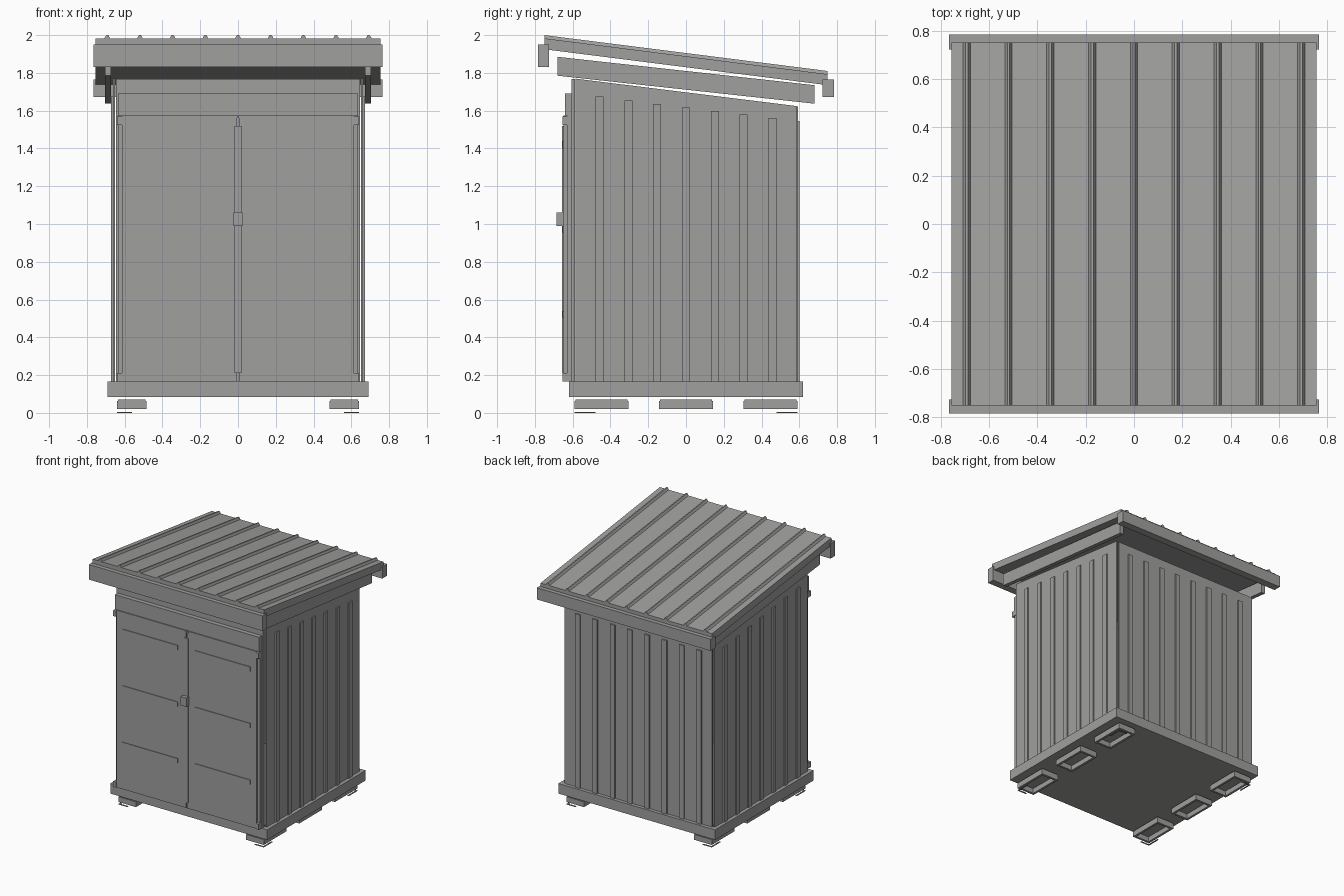
import bpy
from mathutils import Vector

if "Cube" in bpy.data.objects:
    bpy.data.objects.remove(bpy.data.objects["Cube"], do_unlink=True)

GREY = (0.35, 0.35, 0.345, 1)
steel = bpy.data.materials.new("grey_steel")
steel.use_nodes = True
steel.diffuse_color = GREY
steel.node_tree.nodes["Principled BSDF"].inputs["Base Color"].default_value = GREY


def prism(name, profile, offset):
    """Extrude a closed planar profile by the offset vector."""
    n = len(profile)
    start = [Vector(p) for p in profile]
    verts = start + [p + Vector(offset) for p in start]
    faces = [tuple(range(n)), tuple(range(2 * n - 1, n - 1, -1))]
    faces += [(i, i + n, (i + 1) % n + n, (i + 1) % n) for i in range(n)]
    # Keep outward normals whichever way the profile was drawn
    normal = (start[1] - start[0]).cross(start[2] - start[1])
    if normal.dot(Vector(offset)) > 0:
        faces = [f[::-1] for f in faces]
    mesh = bpy.data.meshes.new(name)
    mesh.from_pydata(verts, [], faces)
    mesh.materials.append(steel)
    obj = bpy.data.objects.new(name, mesh)
    bpy.context.collection.objects.link(obj)
    return obj


def box(name, x0, x1, y0, y1, z0, z1):
    return prism(name, [(x0, y0, z0), (x1, y0, z0), (x1, y1, z0), (x0, y1, z0)],
                 (0, 0, z1 - z0))


def side_profile(name, x0, x1, yz):
    return prism(name, [(x0, y, z) for y, z in yz], (x1 - x0, 0, 0))


def mirrored(name, x0, x1, *rest):
    box("left_" + name, x0, x1, *rest)
    box("right_" + name, -x1, -x0, *rest)


def wall_top(y):
    return 1.697 - 0.124 * y


# Base and floor
BASE = 0.165
box("base", -0.69, 0.69, -0.62, 0.62, 0.085, BASE)

# Open-bottomed feet: a top plate with four rim walls
for y in (-0.447, 0, 0.447):
    y0, y1, t = y - 0.143, y + 0.143, 0.018
    mirrored("foot_plate", 0.49, 0.635, y0 + 0.005, y1 - 0.005, 0.06, 0.07)
    for x in (0.485, 0.64 - t):
        mirrored("foot_side", x, x + t, y0, y1, 0.02, 0.062)
    for ye in (y0, y1 - t):
        mirrored("foot_end", 0.485 + t, 0.64 - t, ye, ye + t, 0.02, 0.062)

# Thin ground angles at the corner feet
for s in (-1, 1):
    outer, inner, far = s * 0.59, s * 0.58, s * 0.48
    mirrored("ground_strip", 0.56, 0.64, min(outer, inner), max(outer, inner), 0, 0.005)
    mirrored("ground_angle", 0.63, 0.64, min(inner, far), max(inner, far), 0, 0.005)

# Side walls with raised ribs that follow the roof slope
for side, s in (("left", 1), ("right", -1)):
    side_profile(side + "_wall", s * 0.65, s * 0.662,
                 [(-0.585, BASE), (0.585, BASE), (0.585, wall_top(0.585)),
                  (-0.585, wall_top(-0.585))])
    for i in range(7):
        y = (i - 3) * 0.1525
        top = wall_top(y) - 0.08
        side_profile(side + "_wall_rib", s * 0.66, s * 0.672,
                     [(y - 0.021, BASE), (y + 0.021, BASE),
                      (y + 0.021, top), (y - 0.021, top)])

# Back and front walls
box("back_wall", -0.645, 0.645, 0.58, 0.592, BASE, 1.622)
for i in range(8):
    x = (i - 3.5) * 0.1525
    box("back_wall_rib", x - 0.021, x + 0.021, 0.59, 0.602, BASE, 1.545)
box("front_wall", -0.645, 0.645, -0.605, -0.588, BASE, 1.768)

# Double doors, header, jambs and hinges
box("door_header", -0.635, 0.635, -0.64, -0.605, 1.575, 1.69)
mirrored("door_jamb", 0.615, 0.635, -0.63, -0.605, BASE, 1.575)
mirrored("door", 0.004, 0.615, -0.648, -0.61, BASE, 1.575)
for z in (BASE, 1.525):
    mirrored("hinge", 0.615, 0.64, -0.655, -0.61, z, z + 0.045)
for z in (0.522, 0.972, 1.422):
    mirrored("door_bar", 0.075, 0.565, -0.653, -0.645, z - 0.018, z + 0.018)
box("door_closing_strip", -0.019, 0.019, -0.656, -0.64, 0.21, 1.52)
box("door_catch", -0.016, 0.016, -0.652, -0.64, 1.562, 1.572)
box("door_handle", -0.025, 0.025, -0.685, -0.65, 0.99, 1.06)

# Sloping side beams under the roof
for side, s in (("left", 1), ("right", -1)):
    side_profile(side + "_roof_beam", s * 0.672, s * 0.705,
                 [(-0.68, 1.785), (0.68, 1.637), (0.68, 1.735), (-0.68, 1.885)])

# Roof slab with ridged seams, and fascias front and back
side_profile("roof", -0.755, 0.755,
             [(-0.75, 1.925), (0.75, 1.735), (0.75, 1.793), (-0.75, 1.983)])
for i in range(9):
    x = (i - 4) * 0.173
    prism("roof_seam", [(x - 0.016, -0.75, 1.982), (x + 0.016, -0.75, 1.982),
                        (x + 0.005, -0.75, 2.0), (x - 0.005, -0.75, 2.0)],
          (0, 1.5, -0.19))
box("front_fascia", -0.765, 0.765, -0.783, -0.725, 1.83, 1.95)
box("back_fascia", -0.765, 0.765, 0.722, 0.783, 1.672, 1.765)
